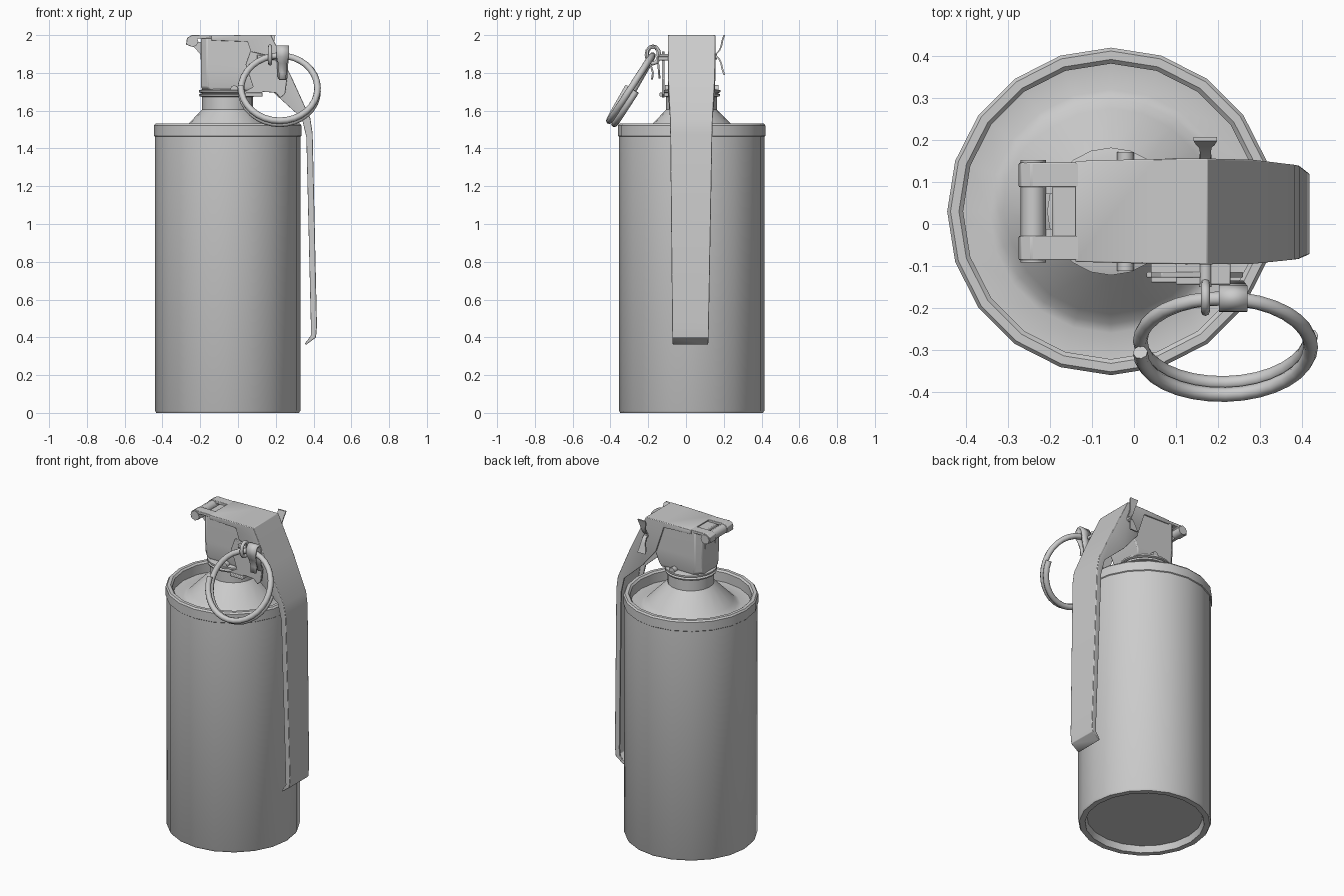
import bpy, bmesh
from math import sin, cos, pi, radians
from mathutils import Vector

CX, CY = -0.055, 0.03          # axis of the canister


def select_only(ob):
    bpy.ops.object.select_all(action='DESELECT')
    ob.select_set(True)
    bpy.context.view_layer.objects.active = ob


def finish(name, bm, angle=30, bevel=0, solid=0):
    bmesh.ops.recalc_face_normals(bm, faces=bm.faces)
    me = bpy.data.meshes.new(name)
    bm.to_mesh(me)
    bm.free()
    ob = bpy.data.objects.new(name, me)
    bpy.context.collection.objects.link(ob)
    select_only(ob)
    bpy.ops.object.shade_smooth_by_angle(angle=radians(angle))
    if solid:
        m = ob.modifiers.new("thickness", 'SOLIDIFY')
        m.thickness, m.offset = solid, -1
    if bevel:
        m = ob.modifiers.new("bevel", 'BEVEL')
        m.width, m.segments, m.limit_method = bevel, 2, 'ANGLE'
    return ob


def loft(name, rings, closed=True, caps=False, **kw):
    """Skin a list of point rings with quads."""
    bm = bmesh.new()
    vs = [[bm.verts.new(p) for p in r] for r in rings]
    n = len(vs[0])
    for a, b in zip(vs, vs[1:]):
        for i in range(n if closed else n - 1):
            j = (i + 1) % n
            bm.faces.new((a[i], a[j], b[j], b[i]))
    if caps:
        bm.faces.new(vs[0])
        bm.faces.new(vs[-1])
    return finish(name, bm, **kw)


def lathe(name, profile, n=20):
    rings = [[(CX + r * cos(2 * pi * i / n), CY + r * sin(2 * pi * i / n), z)
              for i in range(n)] for r, z in profile]
    return loft(name, rings, caps=True)


def slab(name, outline, y0, y1, **kw):
    """Extrude an x-z outline along y."""
    return loft(name, [[(x, y, z) for x, z in outline] for y in (y0, y1)], caps=True, **kw)


def tube(name, pts, r):
    cu = bpy.data.curves.new(name, 'CURVE')
    cu.dimensions, cu.bevel_depth, cu.bevel_resolution, cu.use_fill_caps = '3D', r, 2, True
    sp = cu.splines.new('POLY')
    sp.points.add(len(pts) - 1)
    for p, q in zip(sp.points, pts):
        p.co = (*q, 1)
    ob = bpy.data.objects.new(name, cu)
    bpy.context.collection.objects.link(ob)
    select_only(ob)
    bpy.ops.object.convert(target='MESH')
    bpy.ops.object.shade_smooth_by_angle(angle=radians(50))
    return ob


# Canister: recessed bottom, wall, rolled rim and domed shoulder
lathe("canister", [(0.335, 0.04), (0.345, 0.0), (0.378, 0.0), (0.385, 0.012), (0.385, 1.462),
                   (0.39, 1.466), (0.39, 1.522), (0.382, 1.532), (0.362, 1.532), (0.352, 1.522),
                   (0.352, 1.462), (0.29, 1.458), (0.268, 1.468), (0.245, 1.492),
                   (0.15, 1.59), (0.135, 1.605), (0.135, 1.69)])

# Neck gaskets
lathe("neck_ring", [(0.13, 1.672), (0.148, 1.676), (0.152, 1.686), (0.138, 1.692),
                    (0.152, 1.698), (0.152, 1.708), (0.13, 1.714)])

# Fuze head: plan outline with chamfered corners, narrowing underneath
def head_ring(x0, x1, hy, c, z):
    y0, y1 = CY - hy, CY + hy
    return [(x0 + c, y0, z), (x1, y0, z), (x1, y1, z), (x0 + c, y1, z),
            (x0, y1 - c, z), (x0, y0 + c, z)]

loft("fuze_head", [head_ring(-0.185, 0.08, 0.10, 0.05, 1.70), head_ring(-0.195, 0.09, 0.112, 0.035, 1.725),
                   head_ring(-0.195, 0.13, 0.115, 0.03, 1.82), head_ring(-0.195, 0.165, 0.115, 0.03, 1.985)],
     caps=True, bevel=0.006)

# Safety lever: folded channel following (outer edge, flange edge, half width)
path = [(-0.14, 1.998, -0.14, 1.972, 0.12), (0.05, 2.0, 0.05, 1.965, 0.125),
        (0.175, 2.0, 0.105, 1.80, 0.126), (0.285, 1.775, 0.20, 1.685, 0.124),
        (0.383, 1.56, 0.338, 1.56, 0.113), (0.395, 1.48, 0.362, 1.46, 0.111),
        (0.418, 0.46, 0.386, 0.46, 0.097), (0.413, 0.40, 0.386, 0.41, 0.096),
        (0.36, 0.36, 0.36, 0.374, 0.094)]
rings = []
for ox, oz, ix, iz, h in path:
    c = 0.022 + 0.004 * oz
    rings.append([(ix, c - h, iz), (ox, c - h, oz), (ox, c + h, oz), (ix, c + h, iz)])
loft("safety_lever", rings, closed=False, solid=0.012, bevel=0.004)

# Hinge: pin, two lever arms and the bracket under the pin
tube("hinge_pin", [(-0.24, -0.092, 1.967), (-0.24, 0.153, 1.967)], 0.03)
for s in (-1, 1):
    y = CY + s * 0.087
    slab("hinge_arm", [(-0.27, 1.985), (-0.245, 2.0), (-0.13, 1.998), (-0.13, 1.982), (-0.21, 1.982),
                       (-0.25, 1.94), (-0.275, 1.95)], y - 0.029, y + 0.029, bevel=0.003)
    slab("hinge_lug", [(-0.25, 1.955), (-0.215, 1.965), (-0.17, 1.96), (-0.18, 1.87), (-0.198, 1.87),
                       (-0.20, 1.90)], CY + s * 0.05 - 0.008, CY + s * 0.05 + 0.008)

# Split pin: shank, round eye, splayed ends
PX, PZ = 0.17, 1.885
tube("split_pin", [(PX, -0.15, PZ), (PX, 0.165, PZ)], 0.015)
tube("pin_eye", [(PX, -0.175 + 0.033 * cos(t * pi / 6), PZ + 0.01 + 0.045 * sin(t * pi / 6))
                 for t in range(13)], 0.011)
for s in (-1, 1):
    slab_pts = [(0.15, 0.0), (0.17, 0.02), (0.182, 0.045), (0.188, 0.075), (0.198, 0.105)]
    loft("pin_end", [[(PX - w, y, PZ + 0.01 + s * z), (PX + w, y, PZ + 0.01 + s * z),
                      (PX + w, y + 0.009, PZ + 0.01 + s * z), (PX - w, y + 0.009, PZ + 0.01 + s * z)]
                     for (y, z), w in zip(slab_pts, (0.012, 0.013, 0.015, 0.022, 0.028))], caps=True)

# Pull ring: one and a half turns of wire, tilted outward
C = Vector((0.218, -0.285, 1.715))
U = Vector((0, 0.52, 0.854))
N = Vector((0, -0.854, 0.52))
X = Vector((1, 0, 0))
turns = []
for i in range(49):
    t = pi + 3 * pi * i / 48
    turns.append(C + X * 0.203 * cos(t) + U * 0.207 * sin(t) + N * (0.024 - 0.048 * i / 48))
tube("pull_ring", turns, 0.0175)

# Clip strap folded over the top of the ring
strap = [(-0.135, 1.77), (-0.142, 1.85), (-0.147, 1.915), (-0.163, 1.945), (-0.188, 1.945),
         (-0.208, 1.92), (-0.21, 1.885), (-0.195, 1.85), (-0.18, 1.80), (-0.185, 1.765)]
loft("ring_clip", [[(0.236 - w, y, z), (0.236 + w, y, z)] for (y, z), w in
                   zip(strap, (0.025, 0.03, 0.034, 0.034, 0.034, 0.034, 0.032, 0.024, 0.02, 0.018))],
     closed=False, solid=0.01)

# Clip plate against the head, with its folded foot and upper tab
slab("clip_plate", [(0.04, 1.845), (0.065, 1.915), (0.19, 1.885), (0.26, 1.77), (0.25, 1.69), (0.225, 1.668),
                    (0.20, 1.695), (0.13, 1.70), (0.12, 1.675), (0.03, 1.675), (0.03, 1.70), (0.08, 1.725)],
     -0.128, -0.114, bevel=0.003)
slab("clip_foot", [(0.04, 1.675), (0.13, 1.675), (0.13, 1.695), (0.04, 1.695)], -0.14, -0.085, bevel=0.004)
slab("clip_tab", [(0.10, 1.875), (0.23, 1.865), (0.23, 1.885), (0.10, 1.895)], -0.145, -0.09, bevel=0.004)

# Pivot stubs through both sides of the neck
for s in (-1, 1):
    tube("head_stub", [(-0.02, CY + s * 0.10, 1.715), (-0.02, CY + s * 0.142, 1.715)], 0.02)
